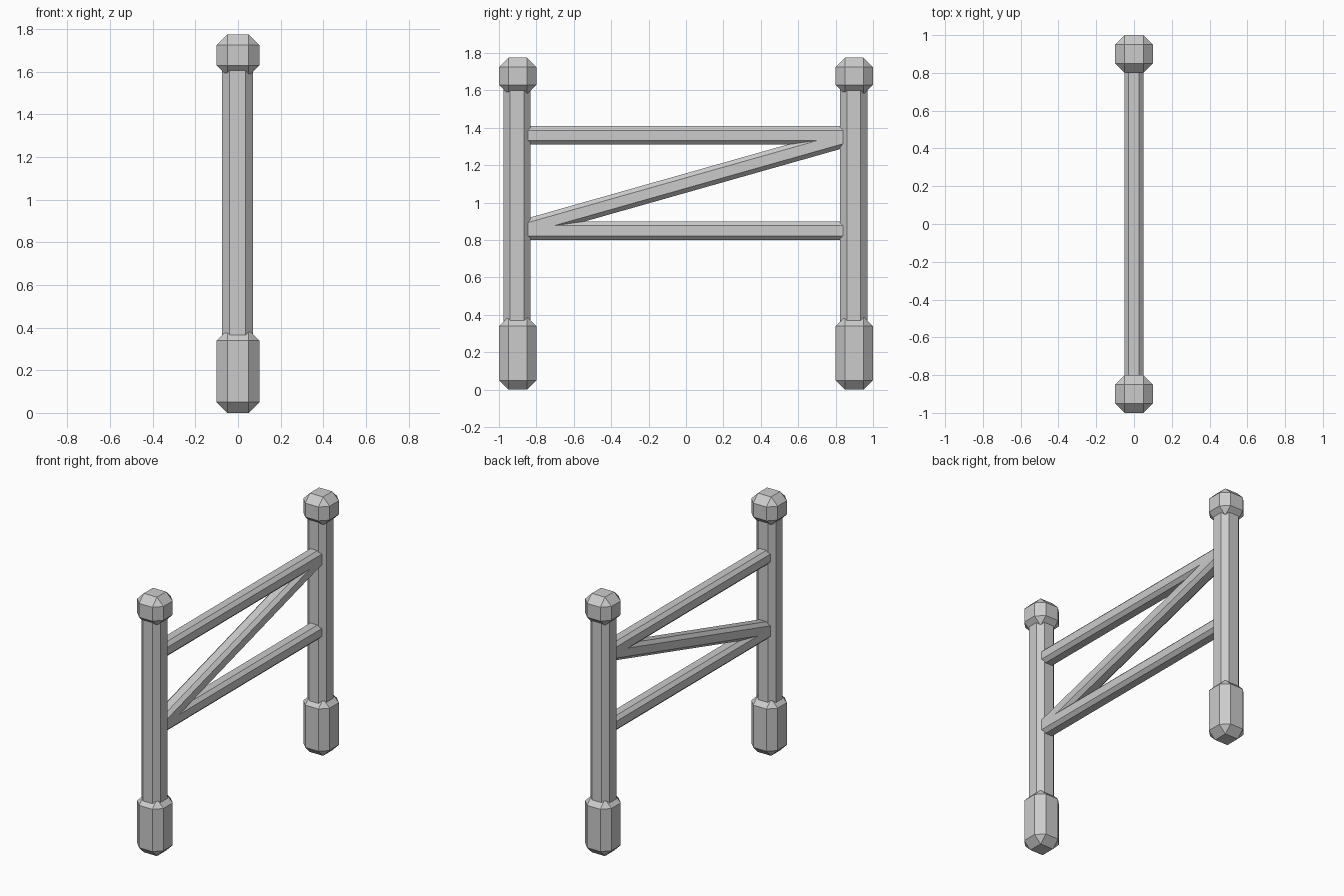
import bpy, bmesh
from mathutils import Vector

if "Cube" in bpy.data.objects:
    bpy.data.objects.remove(bpy.data.objects["Cube"])


def finish(name, bm):
    mesh = bpy.data.meshes.new(name)
    bmesh.ops.recalc_face_normals(bm, faces=bm.faces)
    bm.to_mesh(mesh)
    bm.free()
    obj = bpy.data.objects.new(name, mesh)
    bpy.context.collection.objects.link(obj)
    return obj


def chamfered_block(name, y, z0, z1, half, bevel):
    """Box with every edge cut by a single flat chamfer."""
    bm = bmesh.new()
    bmesh.ops.create_cube(bm, size=1)
    for v in bm.verts:
        v.co = Vector((v.co.x * 2 * half, v.co.y * 2 * half + y,
                       (z0 + z1) / 2 + v.co.z * (z1 - z0)))
    bmesh.ops.bevel(bm, geom=bm.edges[:], offset=bevel, segments=1,
                    profile=0.5, affect='EDGES')
    return finish(name, bm)


def beam(name, start, end, half, flat, side=Vector((1, 0, 0))):
    """Eight-sided bar between two points; flat is half of each main face."""
    a, b = Vector(start), Vector(end)
    up = (b - a).normalized().cross(side)
    profile = [(half, -flat), (half, flat), (flat, half), (-flat, half),
               (-half, flat), (-half, -flat), (-flat, -half), (flat, -half)]
    bm = bmesh.new()
    rings = [[bm.verts.new(p + side * u + up * w) for u, w in profile]
             for p in (a, b)]
    for ring in rings:
        bm.faces.new(ring)
    for i in range(8):
        j = (i + 1) % 8
        bm.faces.new((rings[0][i], rings[0][j], rings[1][j], rings[1][i]))
    return finish(name, bm)


# Posts, each with a chunky foot and a cap
for label, y in (("front", -0.9), ("back", 0.9)):
    chamfered_block(label + "_foot", y, 0.0, 0.39, 0.1, 0.05)
    chamfered_block(label + "_cap", y, 1.58, 1.775, 0.1, 0.05)
    ys = y - 0.003
    beam(label + "_post", (-0.002, ys, 0.2), (-0.002, ys, 1.7), 0.0725, 0.037)

# Horizontal rails and the diagonal brace joining their opposite ends
low, high = 0.85, 1.36
for name, z0, z1 in (("lower_rail", low, low), ("upper_rail", high, high),
                     ("diagonal_brace", low, high)):
    beam(name, (-0.001, -0.9, z0), (-0.001, 0.9, z1), 0.05, 0.027)
